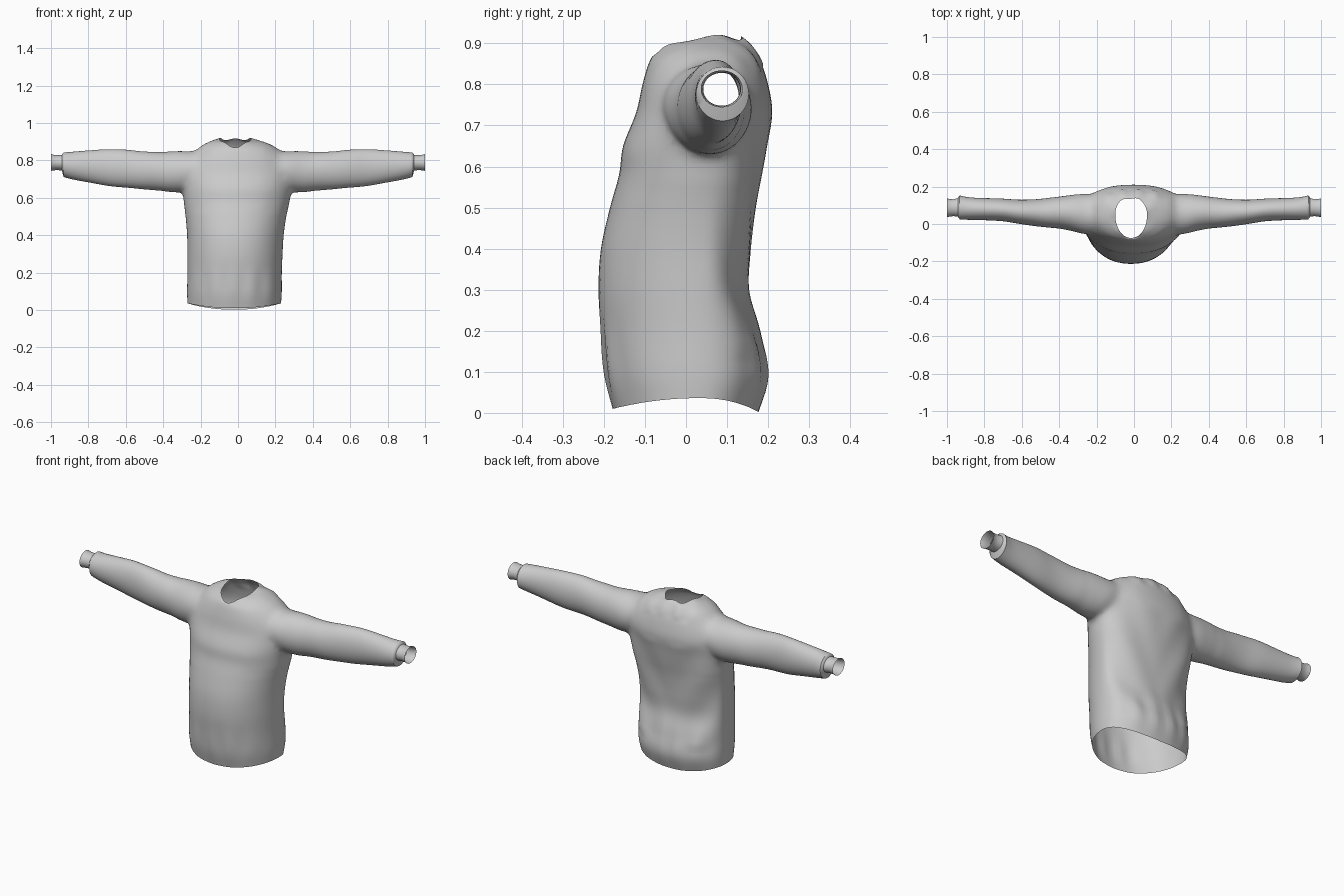
import bpy, bmesh, math
from mathutils import Vector

if "Cube" in bpy.data.objects:
    bpy.data.objects.remove(bpy.data.objects["Cube"])

grey = bpy.data.materials.new("grey_fabric")
grey.diffuse_color = (0.6, 0.6, 0.6, 1)
grey.use_nodes = True
grey.node_tree.nodes["Principled BSDF"].inputs["Base Color"].default_value = grey.diffuse_color
opening = bpy.data.materials.new("opening_marker")
opening.diffuse_color = (0.6, 0.6, 0.6, 1)
opening.use_nodes = True
opening.node_tree.nodes["Principled BSDF"].inputs["Base Color"].default_value = opening.diffuse_color


def interp(table, t):
    """Smooth (Catmull-Rom) interpolation of rows at parameter t."""
    i = min(int(t), len(table) - 2)
    f = t - i
    p = [table[max(0, min(len(table) - 1, i + k))] for k in (-1, 0, 1, 2)]
    return [0.5 * (2 * b + (c - a) * f + (2 * a - 5 * b + 4 * c - d) * f * f
                   + (3 * b - a - 3 * c + d) * f ** 3) for a, b, c, d in zip(*p)]


def loft(name, rings):
    """Closed tube through rings; end caps carry the marker material."""
    bm = bmesh.new()
    vs = [[bm.verts.new(p) for p in r] for r in rings]
    n = len(vs[0])
    for a, b in zip(vs, vs[1:]):
        for i in range(n):
            j = (i + 1) % n
            bm.faces.new((a[i], a[j], b[j], b[i]))
    for r in (vs[0], vs[-1]):
        bm.faces.new(r).material_index = 1
    bmesh.ops.recalc_face_normals(bm, faces=bm.faces)
    me = bpy.data.meshes.new(name)
    bm.to_mesh(me)
    bm.free()
    me.materials.append(grey)
    me.materials.append(opening)
    ob = bpy.data.objects.new(name, me)
    bpy.context.collection.objects.link(ob)
    return ob


# Torso rings: left x, right x, front y, back y, z at front, side and back
torso = [
    (-.270, .230, -.178, .177, .010, .036, .002),
    (-.272, .234, -.196, .200, .09, .10, .09),
    (-.270, .234, -.206, .180, .20, .20, .20),
    (-.270, .238, -.213, .153, .30, .30, .30),
    (-.272, .244, -.207, .158, .40, .40, .40),
    (-.280, .258, -.185, .170, .50, .50, .50),
    (-.292, .278, -.163, .185, .58, .58, .58),
    (-.300, .290, -.153, .197, .65, .65, .65),
    (-.295, .290, -.122, .210, .73, .73, .73),
    (-.262, .262, -.106, .200, .80, .805, .80),
    (-.205, .200, -.093, .180, .845, .872, .86),
    (-.145, .125, -.082, .158, .868, .903, .895),
    (-.100, .070, -.074, .138, .874, .916, .912),
]


def torso_ring(t, n=72):
    xl, xr, yf, yb, zf, zs, zb = interp(torso, t)
    cx = (xl + xr) / 2
    cy = 0.03 + 0.02 * min(1, t / 8)
    pts = []
    for k in range(n):
        a = 2 * math.pi * k / n
        c, s = math.cos(a), math.sin(a)
        e = 1.0 if s < 0 else 0.85
        x = cx + (xr - xl) / 2 * math.copysign(abs(c) ** 0.92, c)
        y = cy + (yb - cy if s > 0 else cy - yf) * math.copysign(abs(s) ** e, s)
        z = zs + ((zb if s > 0 else zf) - zs) * s * s
        # soft vertical folds near the hem, diagonal folds on the back
        low = math.exp(-((z - 0.13) / 0.09) ** 2)
        y += 0.004 * low * math.sin(x * 62) * abs(s)
        if s > 0 and 0.15 < z < 0.7:
            y += 0.006 * math.sin(abs(x) * 24 - z * 18) * s * abs(c) * 2
        if z > 0.84 and s > 0:
            y += 0.004 * math.sin(x * 70)
        if t > 11:
            z += 0.005 * (t - 11) * math.sin(5 * a)
        pts.append((x, y, z))
    return pts


# Sleeve rings: x, front y, back y, bottom z, top z
sleeve = [
    (.20, -.055, .155, .675, .850), (.27, -.055, .165, .635, .852),
    (.33, -.042, .160, .628, .853), (.40, -.025, .145, .635, .847),
    (.50, -.015, .135, .645, .845), (.60, .000, .130, .655, .858),
    (.70, .014, .135, .666, .860), (.80, .020, .138, .682, .852),
    (.88, .023, .143, .697, .846), (.932, .025, .153, .711, .843),
]
cuff = [(.940, .036, .143, .738, .834), (.942, .040, .138, .746, .829),
        (.965, .042, .132, .748, .828), (.985, .040, .133, .747, .830),
        (1.0, .036, .138, .744, .834)]


def sleeve_ring(row, side, n=48):
    x, yf, yb, zb, zt = row
    pts = []
    for k in range(n):
        a = 2 * math.pi * k / n
        r = 1.0
        if x < .93:
            # diagonal creases fading toward the wrist
            r += 0.035 * math.sin(x * 34 + 2 * a) * max(0, .75 - x)
            r += 0.012 * math.sin(x * 19 - a)
        pts.append((side * x, (yf + yb) / 2 + (yb - yf) / 2 * r * math.cos(a),
                    (zb + zt) / 2 + (zt - zb) / 2 * r * math.sin(a)))
    return pts


steps = 5
body = loft("sweater", [torso_ring(i / steps) for i in range((len(torso) - 1) * steps + 1)])
sleeves = []
for side, label in ((-1, "left"), (1, "right")):
    rows = [interp(sleeve, i / 5) for i in range((len(sleeve) - 1) * 5 + 1)] + cuff
    sleeves.append(loft(label + "_sleeve", [sleeve_ring(r, side) for r in rows]))

# Join the sleeves to the torso
for s in sleeves:
    m = body.modifiers.new("join", 'BOOLEAN')
    m.operation = 'UNION'
    m.solver = 'EXACT'
    m.object = s
dg = bpy.context.evaluated_depsgraph_get()
joined = bpy.data.meshes.new_from_object(body.evaluated_get(dg))
body.modifiers.clear()
body.data = joined
for s in sleeves:
    bpy.data.objects.remove(s)

# Open the hem, neck and cuffs, then soften the armholes
bm = bmesh.new()
bm.from_mesh(joined)
bmesh.ops.delete(bm, geom=[f for f in bm.faces if f.material_index == 1], context='FACES')
bmesh.ops.remove_doubles(bm, verts=bm.verts, dist=0.0015)
seam = [v for v in bm.verts if 0.15 < abs(v.co.x) < 0.42 and v.co.z > 0.53 and not v.is_boundary]
core = [v for v in seam if 0.2 < abs(v.co.x) < 0.36 and v.co.z > 0.57]
for group, count in ((core, 10), (seam, 5)):
    for _ in range(count):
        bmesh.ops.smooth_vert(bm, verts=group, factor=0.5, use_axis_x=True,
                              use_axis_y=True, use_axis_z=True)
bm.to_mesh(joined)
bm.free()
joined.materials.clear()
joined.materials.append(grey)
bpy.data.materials.remove(opening)

bpy.context.view_layer.objects.active = body
body.select_set(True)
bpy.ops.object.shade_smooth_by_angle(angle=math.radians(50))
